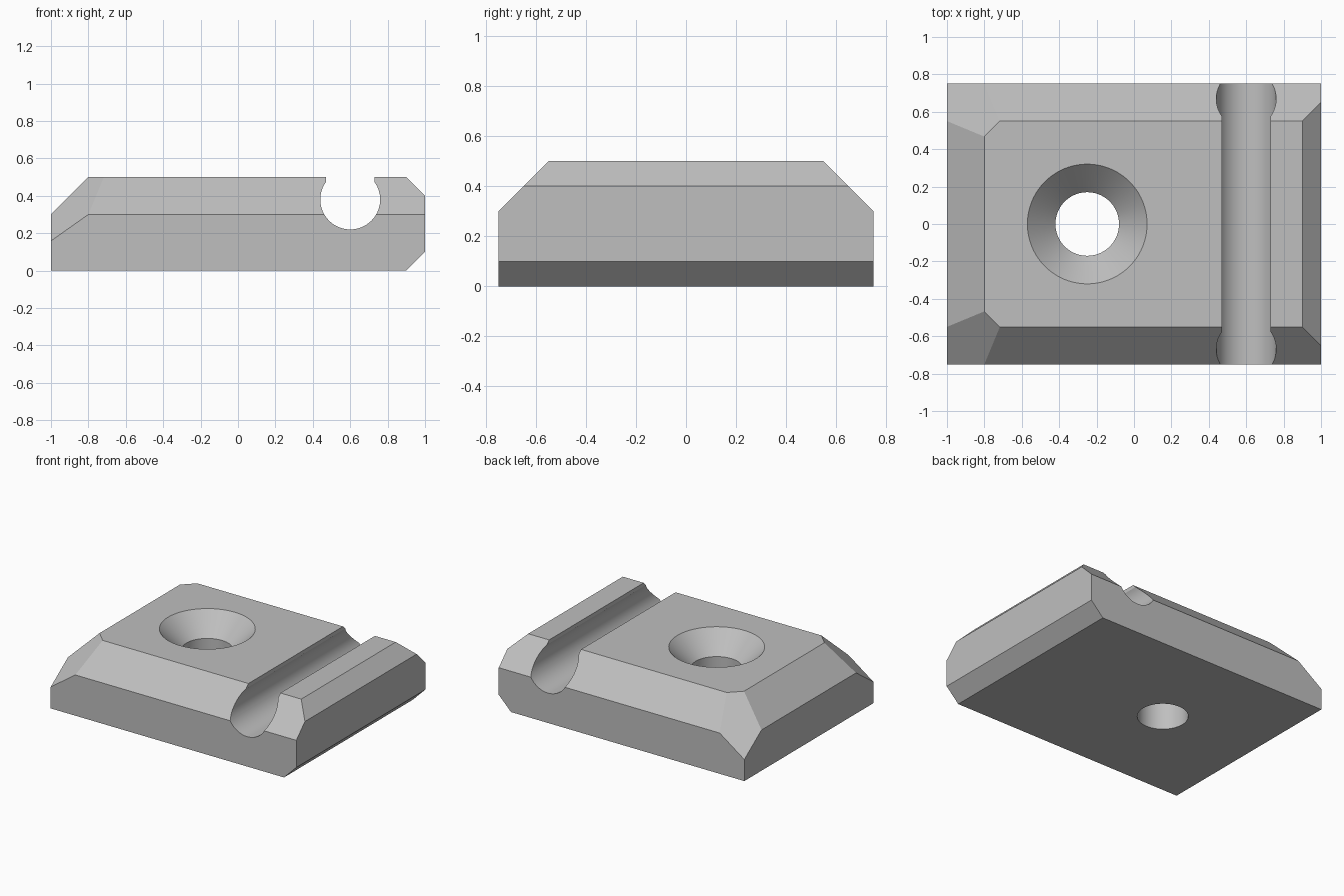
import bpy, bmesh, math
from mathutils import Vector

if "Cube" in bpy.data.objects:
    bpy.data.objects.remove(bpy.data.objects["Cube"], do_unlink=True)

HALF_X, HALF_Y, HEIGHT = 1.0, 0.75, 0.5

grey = bpy.data.materials.new("plain grey")
grey.use_nodes = True
colour = (0.52, 0.52, 0.52, 1)
grey.diffuse_color = colour
grey.node_tree.nodes["Principled BSDF"].inputs["Base Color"].default_value = colour


def make_object(name, bm):
    bmesh.ops.recalc_face_normals(bm, faces=bm.faces)
    mesh = bpy.data.meshes.new(name)
    bm.to_mesh(mesh)
    bm.free()
    mesh.materials.append(grey)
    obj = bpy.data.objects.new(name, mesh)
    bpy.context.collection.objects.link(obj)
    return obj


def slice_off(bm, point, normal):
    """Remove everything on the normal side of a plane and cap the cut."""
    geom = bm.verts[:] + bm.edges[:] + bm.faces[:]
    cut = bmesh.ops.bisect_plane(bm, geom=geom, plane_co=point, plane_no=normal,
                                 clear_outer=True)["geom_cut"]
    edges = [e for e in cut if isinstance(e, bmesh.types.BMEdge)]
    bmesh.ops.holes_fill(bm, edges=edges, sides=0)


def loft(bm, rings):
    """Skin a closed solid through matching rings of points."""
    rows = [[bm.verts.new(p) for p in ring] for ring in rings]
    n = len(rows[0])
    for a, b in zip(rows, rows[1:]):
        for i in range(n):
            j = (i + 1) % n
            bm.faces.new((a[i], a[j], b[j], b[i]))
    bm.faces.new(rows[0])
    bm.faces.new(rows[-1])


# Block with chamfered edges and cut corners
bm = bmesh.new()
bmesh.ops.create_cube(bm, size=1)
for v in bm.verts:
    v.co = Vector((v.co.x * 2 * HALF_X, v.co.y * 2 * HALF_Y, (v.co.z + 0.5) * HEIGHT))
for side in (-1, 1):
    slice_off(bm, (0, side * HALF_Y, 0.3), (0, side, 1))
slice_off(bm, (-HALF_X, 0, 0.3), (-1, 0, 1))
slice_off(bm, (HALF_X, 0, 0.4), (1, 0, 1))
slice_off(bm, (HALF_X, 0, 0.1), (1, 0, -1))
for side in (-1, 1):
    slice_off(bm, (-0.8, side * HALF_Y, 0.3), (-1, side, math.sqrt(2)))
block = make_object("clamp_block", bm)

# Round channel with a narrower open throat, running front to back
radius, throat, cx, cz = 0.16, 0.13, 0.6, 0.38
start = math.acos(throat / radius)
sweep = math.pi + 2 * start
steps = 64
profile = [(cx + throat, HEIGHT + 0.1)]
profile += [(cx + radius * math.cos(start - sweep * i / steps),
             cz + radius * math.sin(start - sweep * i / steps)) for i in range(steps + 1)]
profile.append((cx - throat, HEIGHT + 0.1))
bm = bmesh.new()
loft(bm, [[(x, y, z) for x, z in profile] for y in (-1, 1)])
channel = make_object("channel_cutter", bm)

# Countersunk screw hole
bm = bmesh.new()
sides = 96
loft(bm, [[(-0.25 + r * math.cos(math.tau * i / sides),
            r * math.sin(math.tau * i / sides), z) for i in range(sides)]
          for r, z in ((0.17, -0.1), (0.17, 0.35), (0.42, 0.6))])
hole = make_object("screw_hole_cutter", bm)

# Cut both shapes out of the block
bpy.ops.object.select_all(action="DESELECT")
block.select_set(True)
bpy.context.view_layer.objects.active = block
for cutter in (channel, hole):
    cutter.hide_render = True
    mod = block.modifiers.new(cutter.name, "BOOLEAN")
    mod.operation = "DIFFERENCE"
    mod.solver = "EXACT"
    mod.object = cutter
    bpy.ops.object.modifier_apply(modifier=mod.name)
    bpy.data.objects.remove(cutter, do_unlink=True)

bpy.ops.object.shade_smooth_by_angle(angle=math.radians(20))
